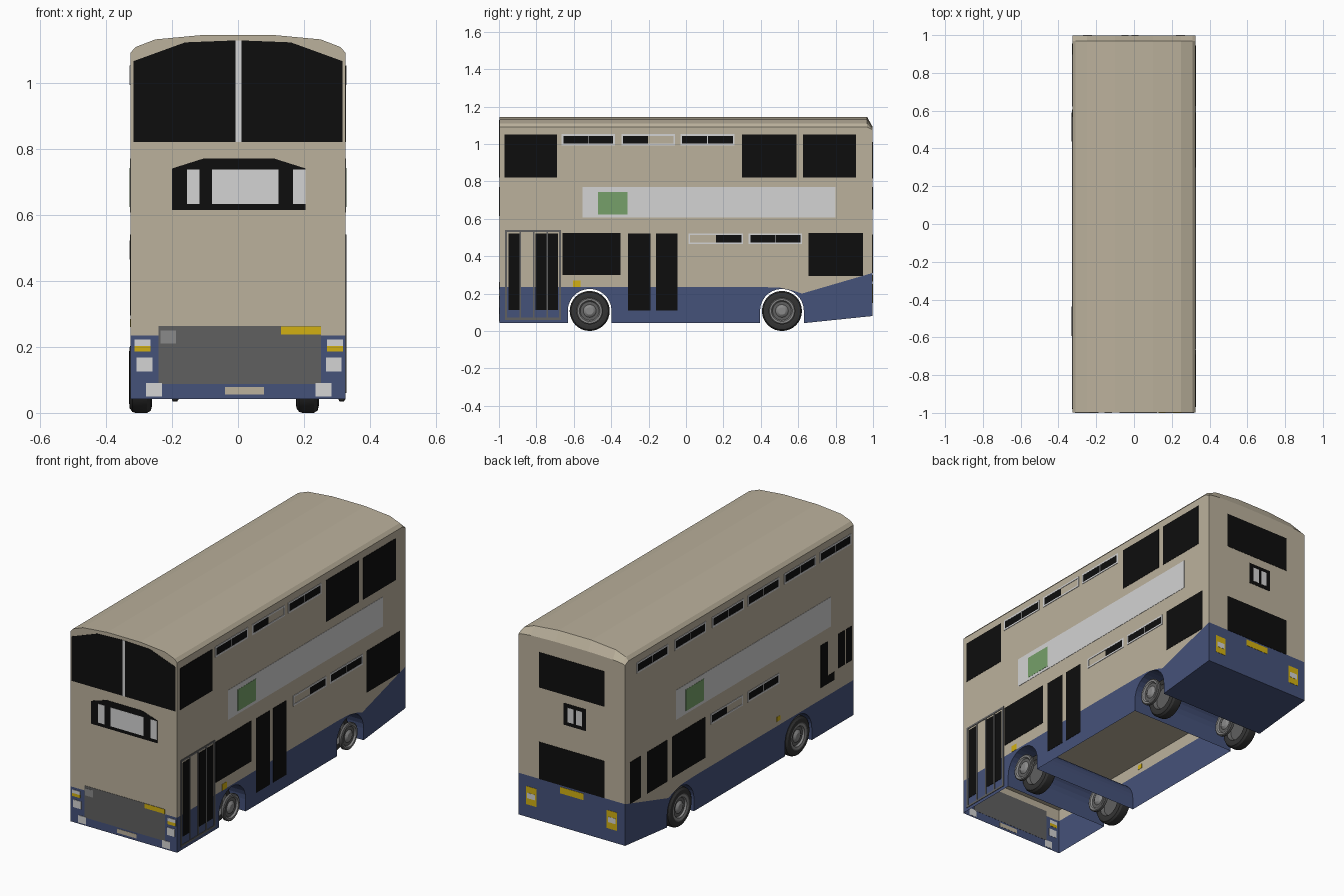
import bpy, bmesh, math
from mathutils import Vector

if "Cube" in bpy.data.objects:
    bpy.data.objects.remove(bpy.data.objects["Cube"])

W, L = 0.326, 0.997          # half width and half length of the shell


def material(name, rgb):
    m = bpy.data.materials.new(name)
    lin = [((c / 255 + 0.055) / 1.055) ** 2.4 if c > 10 else c / 255 / 12.92 for c in rgb]
    m.diffuse_color = (*lin, 1)
    m.use_nodes = True
    m.node_tree.nodes["Principled BSDF"].inputs["Base Color"].default_value = m.diffuse_color
    return m


BEIGE = material("beige_paint", (187, 177, 156))
BLUE = material("blue_paint", (69, 82, 122))
BLACK = material("black_glass", (13, 13, 13))
LIGHT = material("light_grey", (211, 211, 211))
DARK = material("dark_grey", (96, 96, 96))
MID = material("mid_grey", (138, 138, 138))
YELLOW = material("yellow", (210, 176, 18))
GREEN = material("green", (118, 160, 106))
TYRE = material("tyre_rubber", (52, 52, 52))


def finish(bm, name, mats, smooth=False):
    me = bpy.data.meshes.new(name)
    bm.to_mesh(me)
    bm.free()
    for m in mats:
        me.materials.append(m)
    if smooth:
        me.shade_smooth()
        me.set_sharp_from_angle(angle=math.radians(30))
    ob = bpy.data.objects.new(name, me)
    bpy.context.collection.objects.link(ob)
    return ob


def face(bm, pts, mat, out):
    f = bm.faces.new([bm.verts.new(p) for p in pts])
    f.normal_update()
    if f.normal.dot(Vector(out)) < 0:
        f.normal_flip()
    f.material_index = mat


# ---- body shell: material 0 beige, 1 blue
def arch(c, r=0.117, n=14):
    pts = [(c + r * math.cos(math.pi - math.pi * i / n), 0.108 + r * math.sin(math.pi * i / n))
           for i in range(n + 1)]
    return [(c - r, 0.042)] + pts + [(c + r, 0.042)]


arches = [arch(-0.515), arch(0.513)]
waist = [(-L, 0.235), (0.4, 0.235), (0.5, 0.232), (0.57, 0.217), (0.62, 0.2), (L, 0.31)]
half = [(W, 1.07), (W, 1.09), (0.31, 1.108), (0.25, 1.131), (0.1, 1.145)]
roof = half + [(-x, z) for x, z in reversed(half)]
low = [(x, 1.07 + (z - 1.07) * 0.3) for x, z in roof]

bm = bmesh.new()
lower = [(-L, 0.042)] + arches[0] + arches[1] + [(L, 0.08)] + waist[::-1]
upper = waist + [(L, 1.07), (-L, 1.07)]
for s in (-1, 1):
    face(bm, [(s * W, y, z) for y, z in lower], 1, (s, 0, 0))
    face(bm, [(s * W, y, z) for y, z in upper], 0, (s, 0, 0))
# roof skin with a sloping rear edge
secs = [(-L, roof), (0.968, roof), (L, low)]
for (ya, pa), (yb, pb) in zip(secs, secs[1:]):
    for i in range(len(roof) - 1):
        mid = (pa[i][0], 0, 0.05 + pa[i][1] - 1.07)
        q = [(pa[i][0], ya, pa[i][1]), (pa[i + 1][0], ya, pa[i + 1][1]),
             (pb[i + 1][0], yb, pb[i + 1][1]), (pb[i][0], yb, pb[i][1])]
        face(bm, q, 0, mid)
# front and back ends
for y, prof, z0, z1 in ((-L, roof, 0.042, 0.235), (L, low, 0.08, 0.31)):
    face(bm, [(-W, y, z0), (W, y, z0), (W, y, z1), (-W, y, z1)], 1, (0, y, 0))
    face(bm, [(-W, y, z1), (W, y, z1)] + [(x, y, z) for x, z in prof], 0, (0, y, 0))
# wheel tunnels, rear underside and inner floor
for a, c in zip(arches, (-0.515, 0.513)):
    for (ya, za), (yb, zb) in zip(a, a[1:]):
        face(bm, [(-W, ya, za), (W, ya, za), (W, yb, zb), (-W, yb, zb)], 1,
             (0, c - (ya + yb) / 2, 0.1 - (za + zb) / 2))
face(bm, [(-W, 0.63, 0.042), (W, 0.63, 0.042), (W, L, 0.08), (-W, L, 0.08)], 1, (0, 0, -1))
face(bm, [(-W, -L, 0.3), (W, -L, 0.3), (W, L, 0.3), (-W, L, 0.3)], 0, (0, 0, -1))
bmesh.ops.remove_doubles(bm, verts=bm.verts, dist=1e-5)
finish(bm, "body_shell", [BEIGE, BLUE])

# ---- thin plates on the four sides
SIDES = {"right": lambda u, v, d: (W + d, u, v), "left": lambda u, v, d: (-W - d, u, v),
         "front": lambda u, v, d: (u, -L - d, v), "back": lambda u, v, d: (u, L + d, v)}


def plates(name, side, shapes, mat, layer=1):
    """Each shape is (u0, u1, v0, v1) or a list of points."""
    bm, put, d = bmesh.new(), SIDES[side], 0.0005 + 0.001 * layer
    for s in shapes:
        if isinstance(s, tuple):
            s = [(s[0], s[2]), (s[1], s[2]), (s[1], s[3]), (s[0], s[3])]
        a = [bm.verts.new(put(u, v, -0.001)) for u, v in s]
        b = [bm.verts.new(put(u, v, d)) for u, v in s]
        bm.faces.new(a)
        bm.faces.new(b)
        for i in range(len(s)):
            j = (i + 1) % len(s)
            bm.faces.new((a[i], a[j], b[j], b[i]))
    bmesh.ops.recalc_face_normals(bm, faces=bm.faces)
    finish(bm, f"{side}_{name}", [mat])


def frame(u0, u1, v0, v1, t):
    return [(u0, u1, v0, v0 + t), (u0, u1, v1 - t, v1), (u0, u0 + t, v0, v1), (u1 - t, u1, v0, v1)]


def vents(side, items, v0, v1):
    """Sliding vent frames; which = panes that are glazed (lo, hi)."""
    bars, panes = [], []
    for u0, u1, which in items:
        m = (u0 + u1) / 2
        bars += frame(u0, u1, v0, v1, 0.009)
        if "lo" in which:
            panes.append((u0 + 0.009, m - 0.002, v0 + 0.007, v1 - 0.007))
        if "hi" in which:
            panes.append((m + 0.002, u1 - 0.009, v0 + 0.007, v1 - 0.007))
        if which == "lo hi":
            bars.append((m - 0.002, m + 0.002, v0, v1))
    tag = "upper" if v0 > 0.8 else "lower"
    plates(tag + "_vent_frames", side, bars, LIGHT, 2)
    plates(tag + "_vent_glass", side, panes, BLACK, 1)


# right side
plates("windows", "right", [(-0.97, -0.69, 0.82, 1.05), (0.3, 0.59, 0.82, 1.05), (0.625, 0.91, 0.82, 1.05),
       (-0.66, -0.35, 0.3, 0.525), (0.655, 0.945, 0.295, 0.525)], BLACK)
plates("middle_door_glass", "right", [(-0.31, -0.19, 0.11, 0.52), (-0.16, -0.045, 0.11, 0.52)], BLACK)
plates("front_door_glass", "right", [(-0.95, -0.89, 0.113, 0.52), (-0.805, -0.685, 0.113, 0.52)], BLACK)
plates("front_door_frame", "right", frame(-0.967, -0.667, 0.06, 0.54, 0.011) +
       [(u, u + 0.008, 0.065, 0.535) for u in (-0.89, -0.818, -0.747)], DARK, 2)
vents("right", [(-0.665, -0.38, "lo hi"), (-0.345, -0.058, "lo"), (-0.03, 0.26, "lo hi")], 0.993, 1.052)
vents("right", [(0.013, 0.305, "hi"), (0.335, 0.62, "lo hi")], 0.465, 0.522)
plates("side_lamp", "right", [(-0.605, -0.565, 0.235, 0.27)], YELLOW)

# left side
plates("windows", "left", [(0.86, 0.956, 0.295, 0.525), (0.63, 0.807, 0.295, 0.525), (0.298, 0.588, 0.3, 0.525),
       (-0.77, -0.71, 0.3, 0.535), (-0.83, -0.71, 0.3, 0.345), (-0.92, -0.86, 0.35, 0.54),
       (-0.98, -0.93, 0.35, 0.54)], BLACK)
vents("left", [(c - 0.137, c + 0.137, "lo hi") for c in (0.76, 0.43, 0.1, -0.21, -0.527, -0.837)], 0.993, 1.052)
vents("left", [(-0.03, 0.25, "hi"), (-0.345, -0.07, "lo hi")], 0.465, 0.522)
plates("side_lamp", "left", [(-0.355, -0.325, 0.26, 0.285)], YELLOW)

# side banners, turned half round on the other side
for side, s in (("right", 1), ("left", -1)):
    plates("banner", side, [(-0.553 * s, 0.798 * s, 0.607, 0.77)], LIGHT, 1)
    plates("banner_square", side, [(-0.47 * s, -0.312 * s, 0.623, 0.742)], GREEN, 2)

# front
plates("upper_windscreen", "front", [[(s * 0.006, 0.82), (s * 0.317, 0.82), (s * 0.317, 1.065),
       (s * 0.16, 1.122), (s * 0.006, 1.128)] for s in (-1, 1)], BLACK)
plates("windscreen_pillar", "front", [(-0.007, 0.01, 0.82, 1.128)], LIGHT, 2)
plates("sign_box", "front", [[(-0.2, 0.615), (0.205, 0.615), (0.205, 0.74), (0.11, 0.77),
       (-0.105, 0.77), (-0.2, 0.74)]], BLACK)
plates("sign_panels", "front", [(-0.155, -0.117, 0.633, 0.737), (-0.078, 0.122, 0.633, 0.737),
       (0.166, 0.205, 0.633, 0.737)], LIGHT, 2)
plates("grille_panel", "front", [(-0.24, 0.252, 0.087, 0.263)], DARK)
plates("grille_badge", "front", [(-0.235, -0.187, 0.21, 0.25)], MID, 2)
plates("grille_strip", "front", [(0.13, 0.252, 0.237, 0.262)], YELLOW, 2)
plates("headlamps", "front", [(-0.313, -0.265, 0.203, 0.222), (0.27, 0.318, 0.203, 0.222),
       (-0.307, -0.259, 0.126, 0.168), (0.267, 0.313, 0.126, 0.168),
       (-0.278, -0.23, 0.05, 0.09), (0.235, 0.283, 0.05, 0.09)], LIGHT, 2)
plates("indicators", "front", [(-0.313, -0.265, 0.186, 0.203), (0.27, 0.318, 0.186, 0.203)], YELLOW, 2)
plates("number_plate", "front", [(-0.04, 0.078, 0.055, 0.078)], BEIGE, 1)

# back
plates("windows", "back", [(-0.2, 0.2, 0.815, 1.01), (-0.2, 0.2, 0.31, 0.515), (-0.088, 0.05, 0.65, 0.77)], BLACK)
plates("sign_panels", "back", [(-0.065, -0.028, 0.67, 0.75), (-0.012, 0.025, 0.67, 0.75)], LIGHT, 2)
plates("tail_lamps", "back", [(-0.278, -0.215, 0.15, 0.25), (0.215, 0.278, 0.15, 0.25),
       (-0.072, 0.072, 0.265, 0.3)], YELLOW)
plates("reversing_lamps", "back", [(-0.27, -0.223, 0.185, 0.215), (0.223, 0.27, 0.185, 0.215)], LIGHT, 2)


# ---- wheels: a tyre and a separate hub disc on its +x side
def lathe(name, prof, mats, rings, x0, y0, n=32):
    bm = bmesh.new()
    rows = [[bm.verts.new((x0 + x, y0 + r * math.cos(2 * math.pi * i / n), 0.107 + r * math.sin(2 * math.pi * i / n)))
             for i in range(n)] for x, r in prof]
    for k in range(len(rows) - 1):
        for i in range(n):
            j = (i + 1) % n
            bm.faces.new((rows[k][i], rows[k][j], rows[k + 1][j], rows[k + 1][i])).material_index = rings[k]
    for row, mi in ((rows[0], rings[0]), (rows[-1], rings[-1])):
        bm.faces.new(row).material_index = mi
    bmesh.ops.recalc_face_normals(bm, faces=bm.faces)
    finish(bm, name, mats, True)


tyre = [(0.004, 0.02), (0.01, 0.03), (0.014, 0.034), (0.014, 0.05), (0.004, 0.055), (0.002, 0.068),
        (0.0, 0.073), (0.002, 0.093), (0.01, 0.104), (0.02, 0.107), (0.055, 0.107), (0.066, 0.1),
        (0.07, 0.085), (0.068, 0.07), (0.05, 0.06), (0.05, 0.02)]
hub = [(0.13, 0.068), (0.132, 0.072), (0.146, 0.072), (0.15, 0.066), (0.149, 0.056), (0.14, 0.05),
       (0.14, 0.034), (0.144, 0.03), (0.15, 0.02)]
for fb, y in (("front", -0.515), ("rear", 0.513)):
    for lr, x in (("right", 0.175), ("left", -0.33)):
        lathe(f"{fb}_{lr}_tyre", tyre, [TYRE, DARK, MID], [2, 2, 1, 2, 2, 1] + [0] * 7 + [1, 1], x, y)
        lathe(f"{fb}_{lr}_hub", hub, [DARK, MID], [0, 0, 0, 1, 1, 0, 1, 1], x, y)
